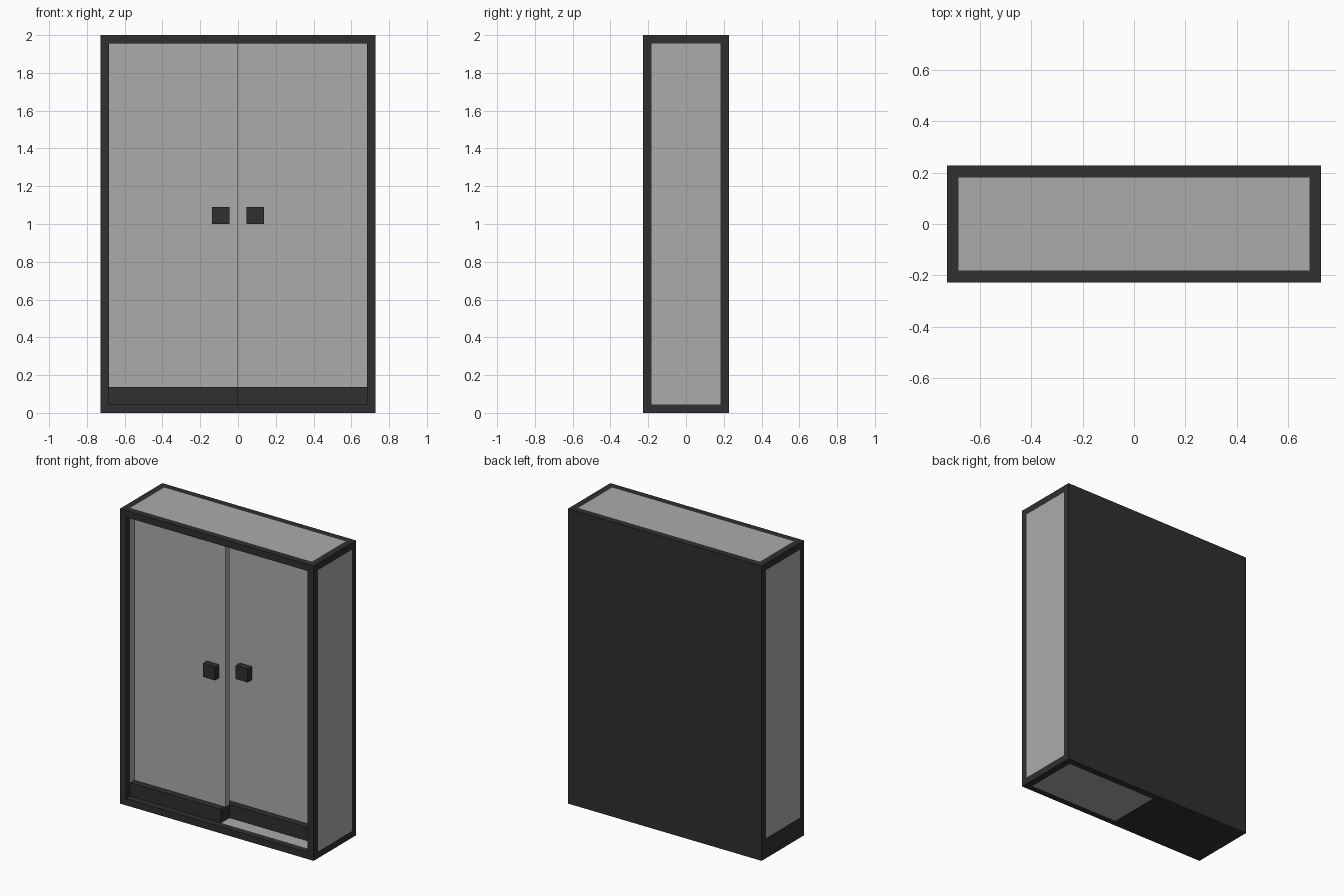
import bpy, bmesh

if "Cube" in bpy.data.objects:
    bpy.data.objects.remove(bpy.data.objects["Cube"])

# Everything sits on a grid of 1/22 unit: 32 wide, 10 deep, 44 tall
U = 1 / 22


def material(name, v):
    m = bpy.data.materials.new(name)
    m.diffuse_color = (v, v, v, 1)
    m.use_nodes = True
    m.node_tree.nodes["Principled BSDF"].inputs["Base Color"].default_value = m.diffuse_color
    return m


DARK = material("charcoal", 0.029)
GREY = material("light grey", 0.41)


def box(name, x, y, z, mat):
    """Box from (low, high) grid ranges; y is measured back from the front."""
    bm = bmesh.new()
    bmesh.ops.create_cube(bm, size=1)
    for v in bm.verts:
        v.co = [(lo + hi) / 2 + c * (hi - lo)
                for c, (lo, hi) in zip(v.co, (x, y, z))]
        v.co.y -= 5
        v.co *= U
    me = bpy.data.meshes.new(name)
    bm.to_mesh(me)
    bm.free()
    me.materials.append(mat)
    ob = bpy.data.objects.new(name, me)
    bpy.context.collection.objects.link(ob)
    return ob


# Carcass: back board, front posts and rails, edge bars
box("back_board", (-16, 16), (9, 10), (0, 44), DARK)
for side, x in (("left", (-16, -15)), ("right", (15, 16))):
    box(side + "_front_post", x, (0, 1), (0, 44), DARK)
    box(side + "_top_bar", x, (1, 9), (43, 44), DARK)
    box(side + "_bottom_bar", x, (1, 9), (0, 1), DARK)
for end, z in (("top", (43, 44)), ("bottom", (0, 1))):
    box(end + "_front_rail", (-15, 15), (0, 1), z, DARK)

# Flush grey panels; the lower left corner is dark
box("top_panel", (-15, 15), (1, 9), (43, 44), GREY)
box("right_panel", (15, 16), (1, 9), (1, 43), GREY)
box("left_panel", (-16, -15), (1, 9), (3, 43), GREY)
box("left_panel_base", (-16, -15), (1, 9), (1, 3), DARK)
box("floor_panel_right", (0, 15), (1, 9), (0, 1), GREY)
box("floor_panel_left", (-15, 0), (1, 9), (0, 1), DARK)

# Plinths under the stepped sliding doors
box("left_plinth", (-15, 0), (1, 9), (1, 3), DARK)
box("right_plinth", (0, 15), (3, 9), (1, 3), DARK)

# Sliding doors, the left one running in front of the right one
box("left_door", (-15, 0), (2, 3), (3, 43), GREY)
box("right_door", (-2, 15), (4, 5), (3, 43), GREY)

# Square handles
box("left_handle", (-3, -1), (1, 2), (22, 24), DARK)
box("right_handle", (1, 3), (3, 4), (22, 24), DARK)
